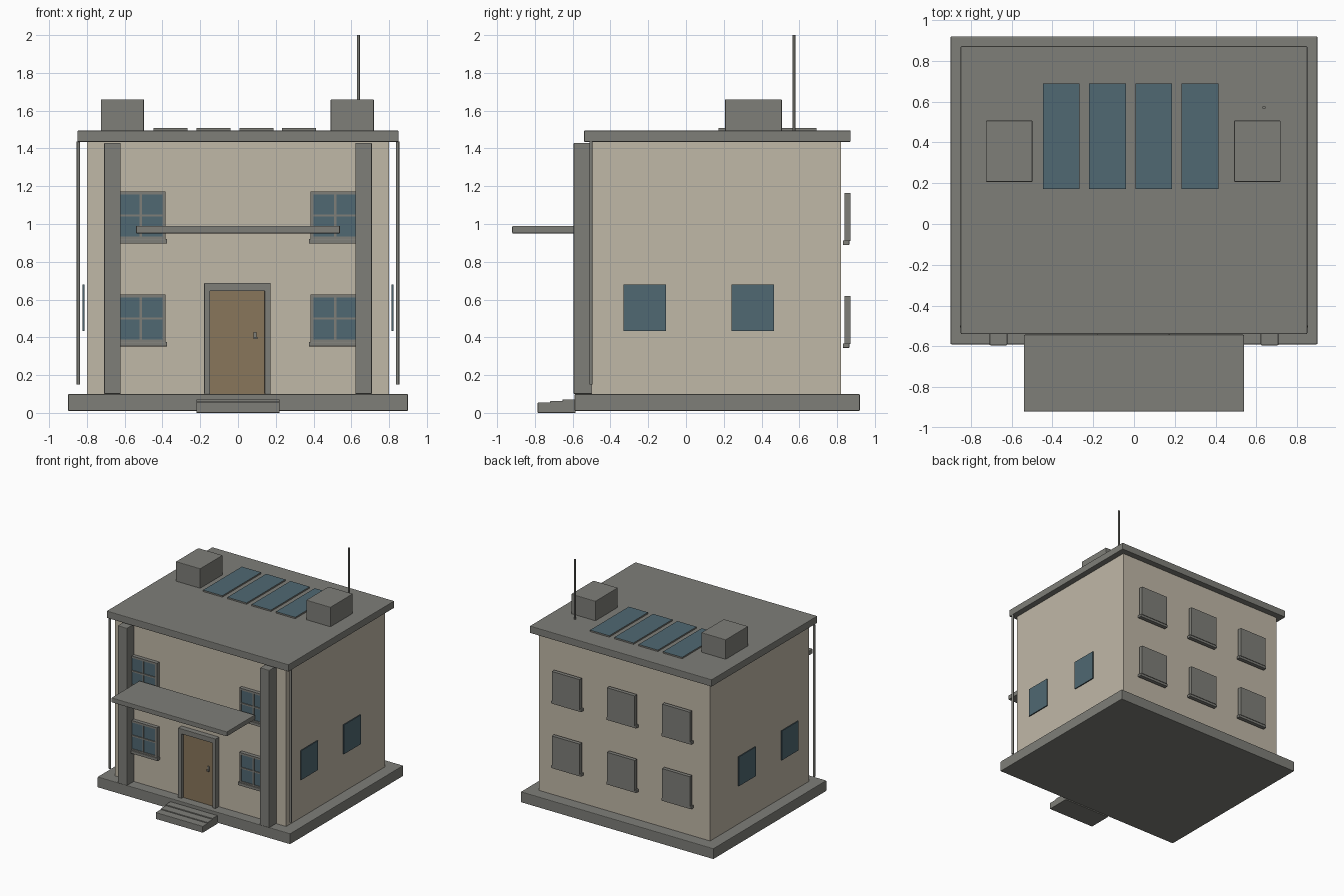
import bpy
import bmesh
from mathutils import Vector

cube = bpy.data.objects.get("Cube")
if cube:
    bpy.data.objects.remove(cube, do_unlink=True)


def make_material(name, rgb):
    mat = bpy.data.materials.new(name)
    mat.use_nodes = True
    color = (*rgb, 1)
    mat.diffuse_color = color
    bsdf = mat.node_tree.nodes["Principled BSDF"]
    bsdf.inputs["Base Color"].default_value = color
    bsdf.inputs["Roughness"].default_value = 0.8
    return mat


wall_mat = make_material("beige plaster", (0.53, 0.48, 0.39))
grey = make_material("grey concrete", (0.21, 0.21, 0.19))
glass = make_material("blue glass", (0.08, 0.14, 0.17))
wood = make_material("brown wood", (0.25, 0.18, 0.105))


def box(name, x, y, z, mat=grey, bevel=0.0):
    """Axis-aligned box from (low, high) ranges."""
    bm = bmesh.new()
    bmesh.ops.create_cube(bm, size=1)
    low, high = (Vector(p) for p in zip(x, y, z))
    for v in bm.verts:
        v.co = (low + high) / 2 + v.co * (high - low)
    mesh = bpy.data.meshes.new(name)
    bm.to_mesh(mesh)
    bm.free()
    mesh.materials.append(mat)
    obj = bpy.data.objects.new(name, mesh)
    bpy.context.collection.objects.link(obj)
    if bevel:
        mod = obj.modifiers.new("soft edge", 'BEVEL')
        mod.width = bevel
        mod.segments = 2
    return obj


def rod(name, x, y, z, radius):
    bpy.ops.mesh.primitive_cylinder_add(vertices=12, radius=radius, depth=z[1] - z[0],
                                        location=(x, y, sum(z) / 2))
    obj = bpy.context.object
    obj.name = name
    obj.data.materials.append(grey)
    bpy.ops.object.shade_smooth_by_angle()
    return obj


def window(name, x, z, y):
    """Window facing -y: backing panel, four panes, border, bars and sill."""
    w, h, t = 0.13, 0.128, 0.016
    front = (y - 0.012, y)
    box(name + "_panel", (x - w, x + w), (y, y + 0.02), (z - h, z + h))
    box(name + "_glass", (x - w + t, x + w - t), (y - 0.005, y), (z - h + t, z + h - t), glass)
    for side in (-1, 1):
        cx, cz = x + side * (w - t / 2), z + side * (h - t / 2)
        box(name + "_side_frame", (cx - t / 2, cx + t / 2), front, (z - h, z + h))
        box(name + "_cross_frame", (x - w, x + w), front, (cz - t / 2, cz + t / 2))
    box(name + "_upright_bar", (x - 0.006, x + 0.006), front, (z - h, z + h))
    box(name + "_cross_bar", (x - w, x + w), front, (z - 0.006, z + 0.006))
    box(name + "_sill", (x - 0.14, x + 0.14), (y - 0.02, y + 0.015), (z - h - 0.02, z - h + 0.004),
        bevel=0.003)


# Main building
box("foundation", (-0.9, 0.9), (-0.59, 0.92), (0.01, 0.1), bevel=0.005)
box("walls", (-0.8, 0.8), (-0.5, 0.82), (0.1, 1.436), wall_mat)
box("roof", (-0.85, 0.85), (-0.54, 0.872), (1.435, 1.495), bevel=0.005)

# Entrance steps
for i, top in enumerate((0.055, 0.063, 0.072)):
    front = -0.785 + i * 0.066
    box("entrance_step", (-0.22, 0.22), (front, -0.585), (i * 0.008, top), bevel=0.003)

# Door with its surround and handle
for side in (-1, 1):
    cx = side * 0.16 - 0.003
    box("door_post", (cx - 0.016, cx + 0.016), (-0.545, -0.495), (0.1, 0.688), bevel=0.003)
box("door_lintel", (-0.179, 0.173), (-0.545, -0.495), (0.645, 0.688), bevel=0.003)
box("door", (-0.148, 0.142), (-0.52, -0.495), (0.1, 0.646), wood)
box("door_handle_plate", (0.083, 0.097), (-0.528, -0.52), (0.39, 0.428))
box("door_handle_lever", (0.083, 0.103), (-0.54, -0.528), (0.39, 0.402))

# Canopy over the entrance
box("canopy", (-0.54, 0.54), (-0.92, -0.543), (0.95, 0.99), bevel=0.005)

# Columns, drainpipes and side windows on both sides
for side, label in ((-1, "right"), (1, "left")):
    cx = side * 0.665
    box(label + "_column", (cx - 0.044, cx + 0.044), (-0.595, -0.495), (0.1, 1.43), bevel=0.005)
    rod(label + "_drainpipe", side * 0.845, -0.503, (0.15, 1.436), 0.009)
    plate = sorted((side * 0.813, side * 0.822))
    for cy in (-0.218, 0.353):
        box(label + "_side_window", plate, (cy - 0.112, cy + 0.112), (0.433, 0.68), glass)

# Front and back windows on two floors
for z in (0.5, 1.045):
    for x in (-0.515, 0.515):
        window("front_window", x, z, -0.52)
    for x in (-0.515, 0, 0.515):
        window("back_window", x, z - 0.008, 0.85)

# Roof equipment
for x in (-0.612, 0.605):
    box("roof_unit", (x - 0.114, x + 0.114), (0.207, 0.507), (1.49, 1.66), bevel=0.004)
for i in range(4):
    x = -0.357 + i * 0.227
    panel = box("solar_panel", (x - 0.09, x + 0.09), (0.172, 0.69), (1.49, 1.507))
    panel.data.materials.append(glass)
    for face in panel.data.polygons:
        face.material_index = int(face.normal.z > 0.5)
rod("antenna", 0.638, 0.572, (1.49, 2.0), 0.008)
